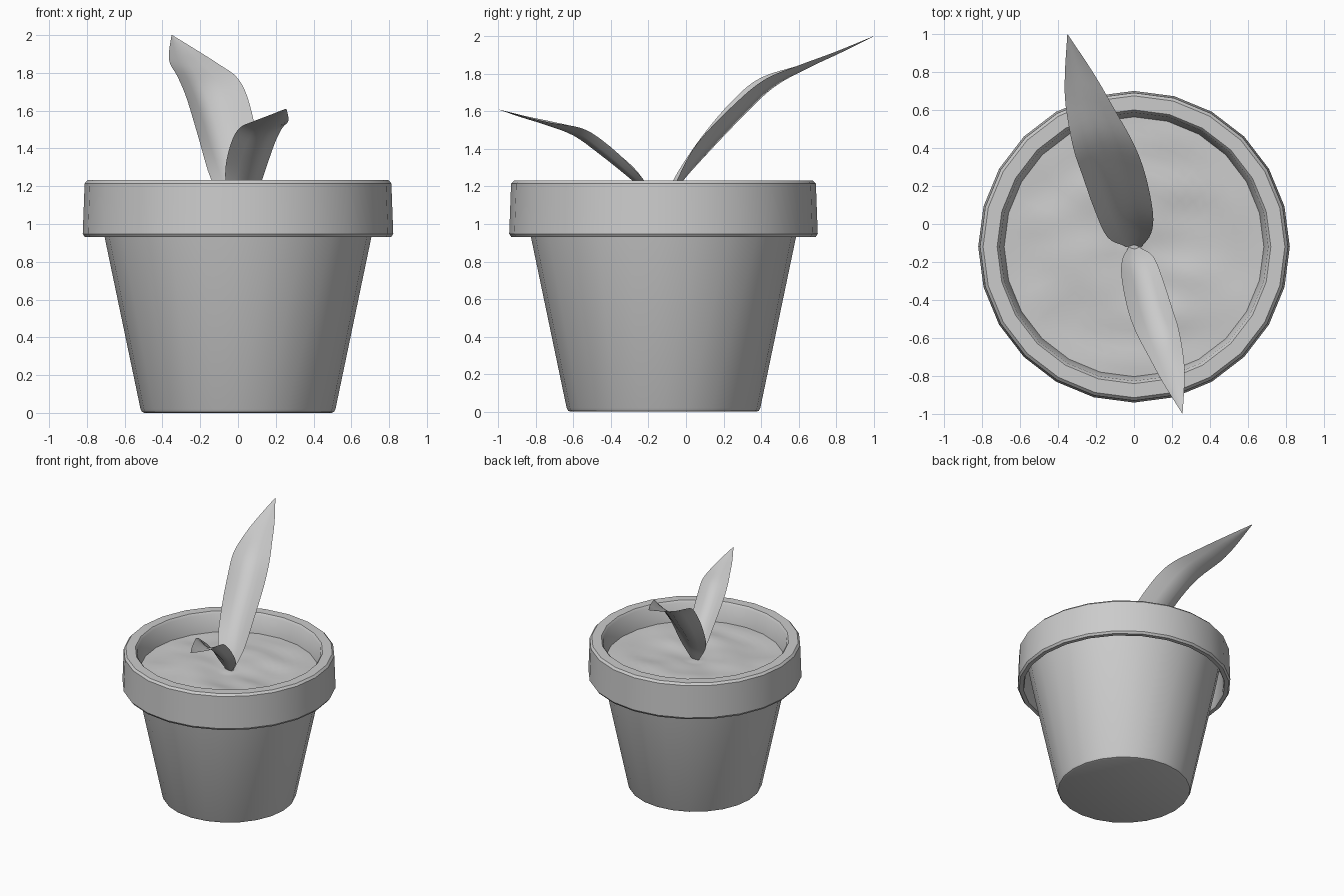
import bpy, math
from mathutils import Vector, Matrix, noise

if "Cube" in bpy.data.objects:
    bpy.data.objects.remove(bpy.data.objects["Cube"])

CY = -0.12  # pot axis in y


def make(name, verts, faces, angle=35):
    me = bpy.data.meshes.new(name)
    me.from_pydata(verts, [], faces)
    me.update()
    ob = bpy.data.objects.new(name, me)
    bpy.context.collection.objects.link(ob)
    bpy.ops.object.select_all(action='DESELECT')
    ob.select_set(True)
    bpy.context.view_layer.objects.active = ob
    bpy.ops.object.shade_smooth_by_angle(angle=math.radians(angle))
    return ob


def lathe(name, profile, n):
    # profile runs from one capped end to the other
    verts = [(r * math.sin(2 * math.pi * i / n), CY + r * math.cos(2 * math.pi * i / n), z)
             for r, z in profile for i in range(n)]
    faces = []
    for k in range(len(profile) - 1):
        for i in range(n):
            j = (i + 1) % n
            faces.append((k * n + j, k * n + i, (k + 1) * n + i, (k + 1) * n + j))
    last = (len(profile) - 1) * n
    faces.append(tuple(range(n)))
    faces.append(tuple(last + i for i in reversed(range(n))))
    return make(name, verts, faces)


# pot: outer wall, hollow skirt under the rim, rim, inner wall, inner floor
lathe("pot", [
    (0.495, 0.0), (0.508, 0.005), (0.516, 0.02),
    (0.706, 0.93), (0.75, 1.16),
    (0.763, 1.16), (0.77, 0.945), (0.778, 0.93),
    (0.81, 0.93), (0.822, 0.947),
    (0.812, 1.215), (0.796, 1.232),
    (0.722, 1.232), (0.708, 1.215),
    (0.685, 1.07), (0.47, 0.06)], 24)

# soil: gently bumpy disc
SEG, RINGS = 48, 14
verts = [Vector((0, CY, 1.07))]
for k in range(1, RINGS + 1):
    r = 0.688 * k / RINGS
    for i in range(SEG):
        a = 2 * math.pi * i / SEG
        p = Vector((r * math.cos(a), CY + r * math.sin(a), 0))
        bump = noise.noise(Vector((p.x * 3.5, p.y * 6, 0.4))) * 0.022
        verts.append(p + Vector((0, 0, 1.07 + bump * (1 - (k / RINGS) ** 6))))
faces = [(0, 1 + i, 1 + (i + 1) % SEG) for i in range(SEG)]
for k in range(RINGS - 1):
    a, b = 1 + k * SEG, 1 + (k + 1) * SEG
    faces += [(a + i, b + i, b + (i + 1) % SEG, a + (i + 1) % SEG) for i in range(SEG)]
make("soil", verts, faces)

# leaf sections from base to tip: left edge, midrib, right edge
rows = [
    ((-.04, -.12, 1.07), (0, -.12, 1.05), (.04, -.12, 1.07)),
    ((-.14, -.07, 1.23), (-.02, -.03, 1.21), (.09, -.05, 1.23)),
    ((-.21, .08, 1.46), (-.07, .10, 1.36), (.10, .06, 1.43)),
    ((-.27, .25, 1.66), (-.13, .30, 1.57), (.06, .26, 1.64)),
    ((-.32, .40, 1.78), (-.19, .47, 1.73), (0, .42, 1.77)),
    ((-.36, .62, 1.85), (-.25, .66, 1.835), (-.10, .60, 1.845)),
    ((-.365, .78, 1.91), (-.30, .83, 1.915), (-.21, .79, 1.915)),
    ((-.352, .998, 2.0), (-.35, 1.0, 2.0), (-.348, .998, 2.0)),
]


def spline(pts, steps):
    # Catmull-Rom through the points
    pts = [Vector(p) for p in pts]
    q = [pts[0] * 2 - pts[1]] + pts + [pts[-1] * 2 - pts[-2]]
    out = []
    for k in range(1, len(q) - 2):
        p0, p1, p2, p3 = q[k - 1:k + 3]
        for s in range(steps):
            t = s / steps
            out.append(0.5 * (2 * p1 + (p2 - p0) * t + (2 * p0 - 5 * p1 + 4 * p2 - p3) * t * t
                              + (3 * p1 - p0 - 3 * p2 + p3) * t ** 3))
    return out + [pts[-1]]


def leaf(name, matrix):
    left, mid, right = (spline(col, 4) for col in zip(*rows))
    verts, W = [], 5
    for l, m, r in zip(left, mid, right):
        sag = ((l + r) / 2 - m) * 0.12  # slight curl of each half
        verts += [matrix @ v for v in (l, (l + m) / 2 - sag, m, (m + r) / 2 - sag, r)]
    faces = [(k * W + i, k * W + i + 1, (k + 1) * W + i + 1, (k + 1) * W + i)
             for k in range(len(left) - 1) for i in range(W - 1)]
    return make(name, verts, faces, 60)


leaf("large_leaf", Matrix.Identity(4))

# small leaf: large leaf turned around, tilted and shrunk about its base
base = Vector((0, -0.12, 1.05))
turned = Vector((0.35, -1.12, 0.95))
target = Vector((0.255, -0.88, 0.56))
tilt = turned.rotation_difference(target).to_matrix().to_4x4()
leaf("small_leaf", Matrix.Translation(base) @ tilt
     @ Matrix.Scale(target.length / turned.length, 4)
     @ Matrix.Rotation(math.pi, 4, 'Z') @ Matrix.Translation(-base))
